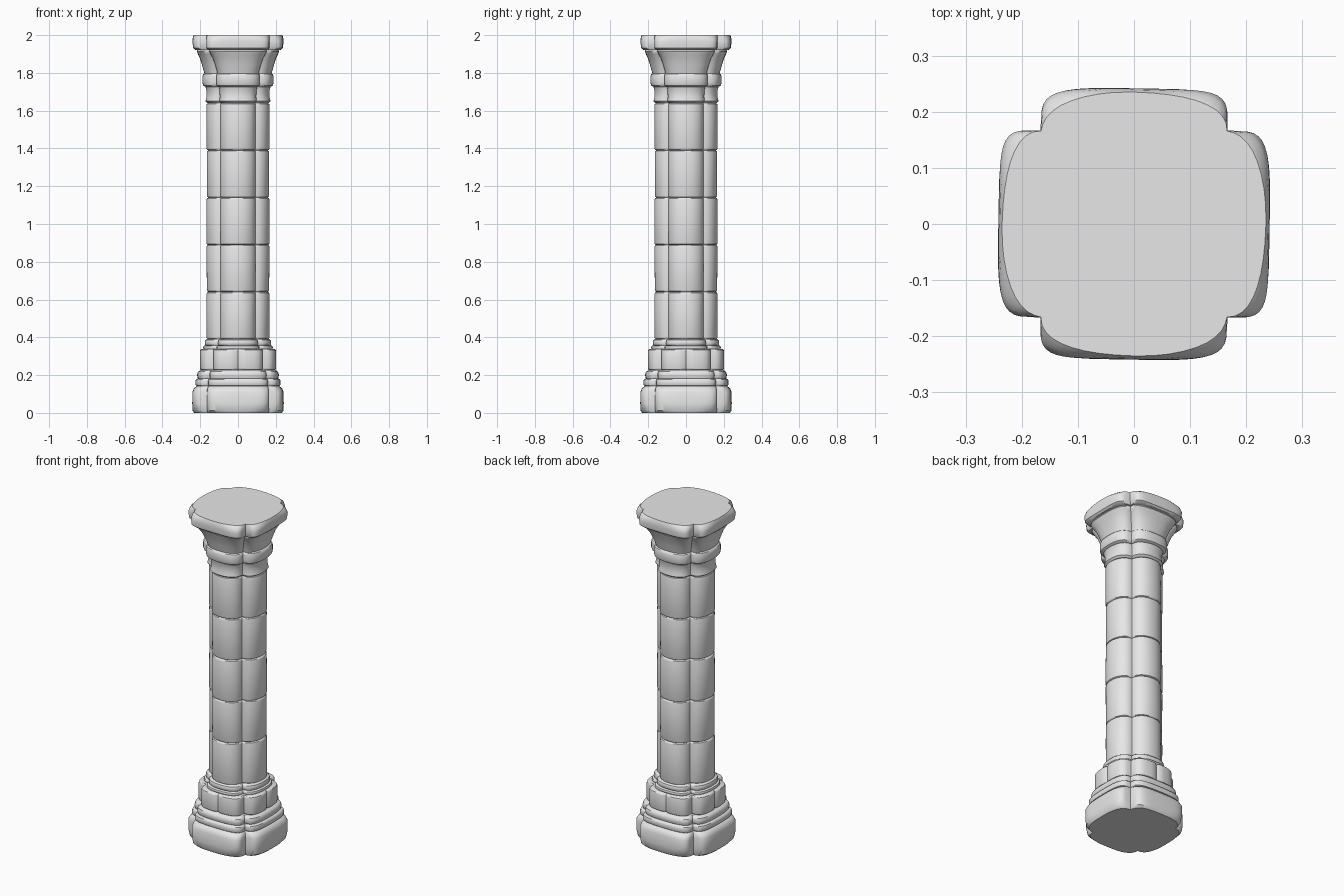
import bpy, bmesh, math
from mathutils import Vector, noise

cube = bpy.data.objects.get("Cube")
if cube:
    bpy.data.objects.remove(cube)

# One weathered stone colour
stone = bpy.data.materials.new("grey_stone")
stone.use_nodes = True
GREY = (0.8, 0.8, 0.8, 1)
stone.diffuse_color = GREY
bsdf = stone.node_tree.nodes["Principled BSDF"]
bsdf.inputs["Base Color"].default_value = GREY
bsdf.inputs["Roughness"].default_value = 0.9

STEPS = 18


def outline(z, tip, notch, square, seam):
    """Four-lobed ring; a low 'square' value gives boxier lobes."""
    angles = [math.pi * (i / STEPS - 0.5) for i in range(STEPS)]
    angles += [-0.04, 0.04] if seam else []
    ring = []
    for quarter in range(4):
        turn = quarter * math.pi / 2
        for t in sorted(angles):
            s = math.sin(t)
            x = notch + (tip - notch) * max(math.cos(t), 0) ** square
            y = notch * math.copysign(abs(s) ** square, s)
            if seam and abs(t) < 0.001:
                x -= 0.012
            # the same gentle wear on every lobe
            wear = 1 + 0.014 * noise.noise(Vector((x * 9, y * 9, z * 5)))
            x, y = x * wear, y * wear
            ring.append((x * math.cos(turn) - y * math.sin(turn),
                         x * math.sin(turn) + y * math.cos(turn), z))
    return ring


def stone_part(name, rings, seam=False):
    """Loft through rings of (height, tip, notch, squareness)."""
    bm = bmesh.new()
    loops = [[bm.verts.new(p) for p in outline(*r, seam)] for r in rings]
    count = len(loops[0])
    for low, high in zip(loops, loops[1:]):
        for i in range(count):
            j = (i + 1) % count
            bm.faces.new((low[i], low[j], high[j], high[i]))
    bm.faces.new(loops[0][::-1])
    bm.faces.new(loops[-1])
    bmesh.ops.recalc_face_normals(bm, faces=bm.faces)
    mesh = bpy.data.meshes.new(name)
    bm.to_mesh(mesh)
    bm.free()
    mesh.materials.append(stone)
    mesh.shade_smooth()
    mesh.set_sharp_from_angle(angle=math.radians(38))
    obj = bpy.data.objects.new(name, mesh)
    bpy.context.collection.objects.link(obj)
    return obj


def course(name, bottom, top, tip, notch, square=1.0, soft=0.014, seam=False):
    """Stone course with worn, rounded top and bottom edges."""
    mid = (bottom + top) / 2
    stone_part(name, [
        (bottom, tip - soft * 0.8, notch - soft * 0.5, square),
        (bottom + soft * 0.4, tip - soft * 0.2, notch - soft * 0.1, square),
        (bottom + soft, tip, notch, square),
        (mid, tip, notch, square),
        (top - soft, tip, notch, square),
        (top - soft * 0.4, tip - soft * 0.2, notch - soft * 0.1, square),
        (top, tip - soft * 0.8, notch - soft * 0.5, square)], seam)


# Base: chipped plinth, stepped ring, split drum and collar
stone_part("plinth", [
    (0.0, 0.232, 0.16, 0.75), (0.012, 0.24, 0.165, 0.6),
    (0.05, 0.241, 0.165, 0.45), (0.11, 0.24, 0.165, 0.45),
    (0.132, 0.232, 0.162, 0.6), (0.143, 0.215, 0.155, 0.75)])
course("lower_base_ring", 0.14, 0.182, 0.225, 0.158, 0.6)
course("upper_base_ring", 0.175, 0.226, 0.216, 0.15, 0.65, 0.02)
course("base_drum", 0.226, 0.338, 0.203, 0.13, 0.6, 0.012, seam=True)
course("lower_collar", 0.335, 0.358, 0.185, 0.112, 0.8, 0.01)
course("upper_collar", 0.352, 0.392, 0.176, 0.105, 0.85, 0.016)

# Shaft: five equal courses
for i in range(5):
    start = 0.39 + 0.25 * i
    course(f"shaft_course_{i + 1}", start, start + 0.25,
           0.167 - 0.002 * (i % 2), 0.093, 0.95, 0.01)

# Capital: neck, moulding, flared bell and top slab
stone_part("capital_neck", [
    (1.64, 0.162, 0.09, 0.9), (1.65, 0.172, 0.098, 0.85),
    (1.675, 0.166, 0.096, 0.9), (1.71, 0.166, 0.098, 0.9),
    (1.73, 0.172, 0.102, 0.85)])
course("capital_moulding", 1.725, 1.802, 0.187, 0.115, 0.8, 0.022)
stone_part("capital_bell", [
    (1.79, 0.174, 0.108, 0.85), (1.81, 0.18, 0.112, 0.85),
    (1.84, 0.189, 0.12, 0.8), (1.875, 0.2, 0.132, 0.8),
    (1.9, 0.212, 0.145, 0.75), (1.914, 0.217, 0.152, 0.7),
    (1.93, 0.21, 0.15, 0.7)])
stone_part("top_slab", [
    (1.922, 0.226, 0.16, 0.55), (1.932, 0.237, 0.165, 0.45),
    (1.965, 0.241, 0.166, 0.42), (1.988, 0.239, 0.166, 0.6),
    (2.0, 0.235, 0.165, 0.9)])
